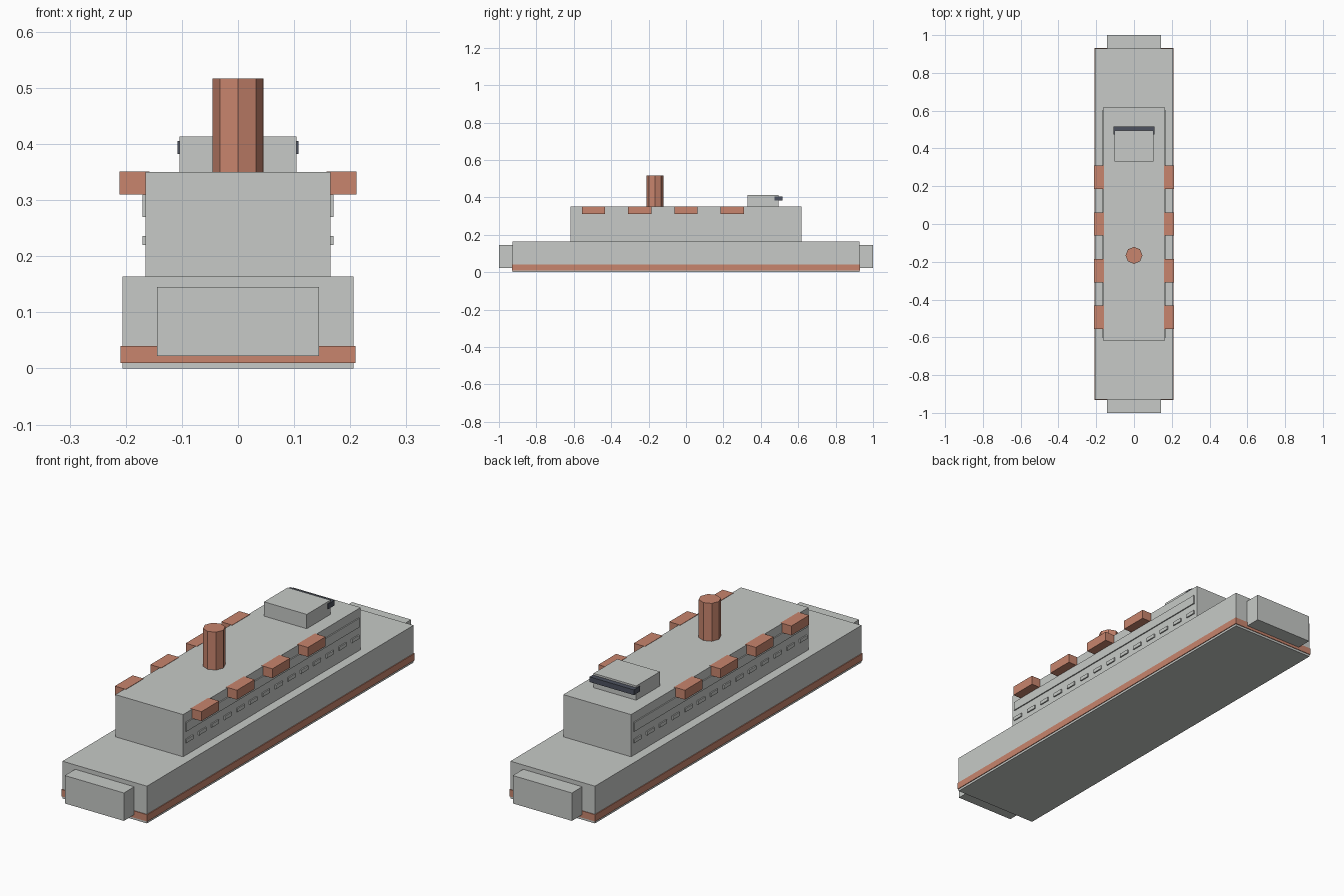
import bpy, bmesh, math
from mathutils import Matrix

if "Cube" in bpy.data.objects:
    bpy.data.objects.remove(bpy.data.objects["Cube"])


def material(name, rgb):
    m = bpy.data.materials.new(name)
    m.diffuse_color = (*rgb, 1)
    m.use_nodes = True
    m.node_tree.nodes["Principled BSDF"].inputs["Base Color"].default_value = m.diffuse_color
    return m


GREY = material("pale grey", (0.57, 0.59, 0.57))
RED = material("terracotta", (0.58, 0.235, 0.155))
DARK = material("dark slate", (0.075, 0.085, 0.115))


def finish(name, bm, mat):
    mesh = bpy.data.meshes.new(name)
    bm.to_mesh(mesh)
    bm.free()
    mesh.materials.append(mat)
    obj = bpy.data.objects.new(name, mesh)
    bpy.context.collection.objects.link(obj)
    return obj


def box(name, x, y, z, mat):
    """Box from (min, max) ranges on each axis."""
    bm = bmesh.new()
    bmesh.ops.create_cube(bm, size=1)
    for v in bm.verts:
        for i, (lo, hi) in enumerate((x, y, z)):
            v.co[i] = hi if v.co[i] > 0 else lo
    return finish(name, bm, mat)


# Hull with waterline band
box("hull", (-0.206, 0.206), (-0.928, 0.928), (0, 0.164), GREY)
box("waterline_band", (-0.2095, 0.2095), (-0.931, 0.931), (0.01, 0.04), RED)

# Bow and stern blocks
box("bow_block", (-0.144, 0.144), (0.9, 1.0), (0.022, 0.145), GREY)
box("stern_block", (-0.144, 0.144), (-1.0, -0.9), (0.022, 0.145), GREY)

# Superstructure
box("superstructure", (-0.165, 0.165), (-0.618, 0.618), (0.16, 0.35), GREY)

# Bridge house with wrap-around window
box("bridge_house", (-0.104, 0.104), (0.33, 0.495), (0.345, 0.413), GREY)
box("bridge_window", (-0.108, 0.108), (0.473, 0.517), (0.382, 0.405), DARK)

# Eight-sided funnel
bm = bmesh.new()
bmesh.ops.create_cone(bm, cap_ends=True, segments=8, radius1=0.045, radius2=0.045,
                      depth=0.172, matrix=Matrix.Translation((0, -0.166, 0.431)))
finish("funnel", bm, RED)

# Side fittings, repeated on both sides
for side, s in (("left", -1), ("right", 1)):
    def span(a, b):
        return tuple(sorted((s * a, s * b)))

    box(f"promenade_panel_{side}", span(0.16, 0.17), (-0.602, 0.602), (0.27, 0.31), GREY)
    for i in range(14):
        y = -0.577 + i * 1.154 / 13
        box(f"cabin_window_{side}_{i + 1}", span(0.16, 0.1705),
            (y - 0.025, y + 0.025), (0.22, 0.236), GREY)
    for i in range(4):
        y = 0.247 * (i - 2)
        box(f"lifeboat_{side}_{i + 1}", span(0.158, 0.211),
            (y - 0.062, y + 0.062), (0.31, 0.3515), RED)
